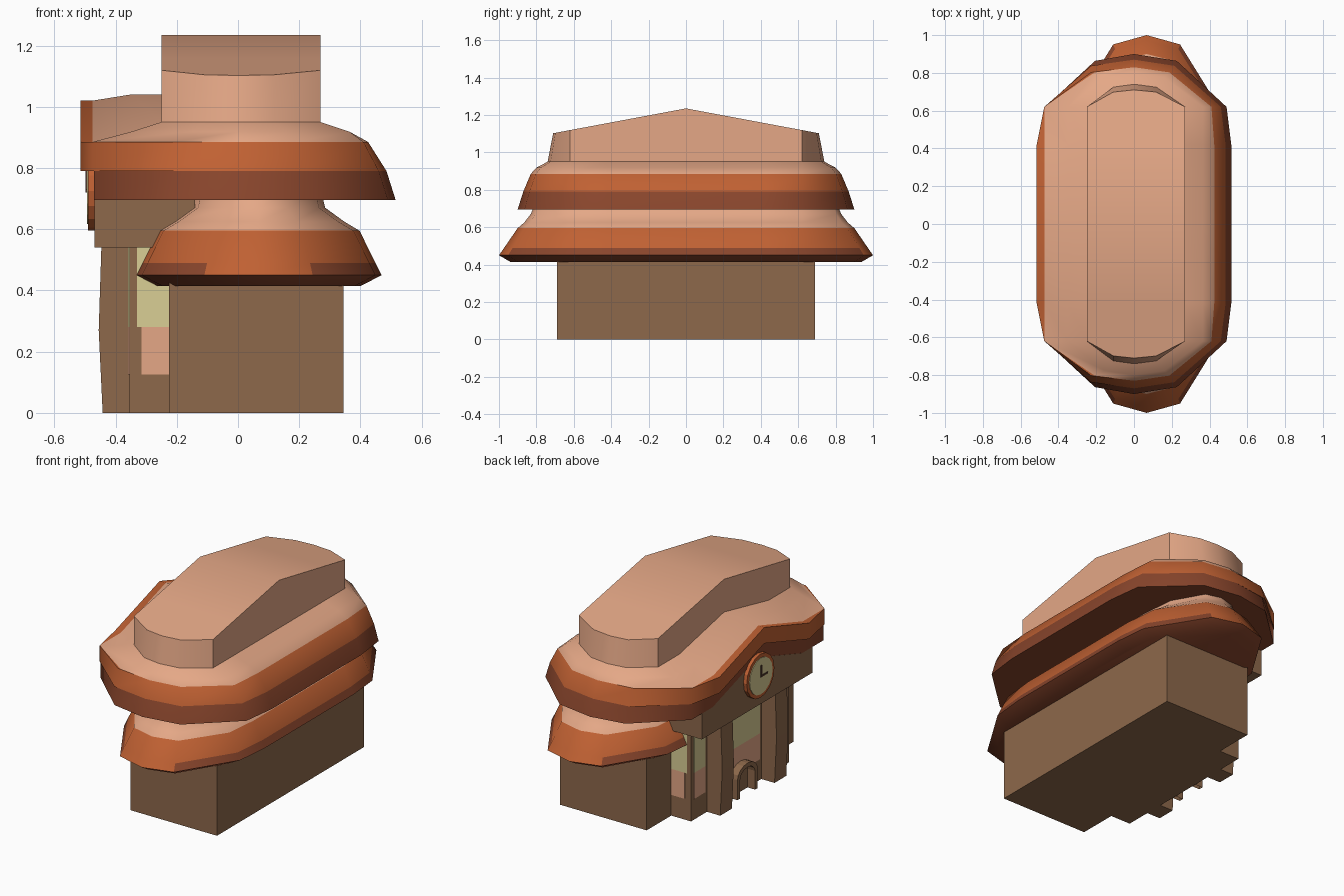
import bpy, bmesh, math
from mathutils import Matrix

if "Cube" in bpy.data.objects:
    bpy.data.objects.remove(bpy.data.objects["Cube"])


def mat(name, r, g, b):
    m = bpy.data.materials.new(name)
    m.diffuse_color = (r, g, b, 1)
    m.use_nodes = True
    m.node_tree.nodes["Principled BSDF"].inputs["Base Color"].default_value = m.diffuse_color
    return m


PEACH = mat("peach", .78, .39, .24)
ORANGE = mat("orange", .53, .12, .033)
RUST = mat("rust", .25, .06, .025)
BROWN = mat("brown", .27, .14, .07)
CREAM = mat("cream", .70, .62, .30)
DARK = mat("dark_brown", .08, .04, .025)


def finish(name, bm, mats):
    bmesh.ops.remove_doubles(bm, verts=bm.verts, dist=.0005)
    bmesh.ops.recalc_face_normals(bm, faces=bm.faces)
    me = bpy.data.meshes.new(name)
    bm.to_mesh(me)
    bm.free()
    for m in mats:
        me.materials.append(m)
    ob = bpy.data.objects.new(name, me)
    bpy.context.collection.objects.link(ob)
    return ob


def box(name, m, x, y, z):
    bm = bmesh.new()
    bmesh.ops.create_cube(bm, size=1)
    for v in bm.verts:
        v.co = [(a[0] + a[1]) / 2 + c * (a[1] - a[0]) for a, c in zip((x, y, z), v.co)]
    return finish(name, bm, [m])


def loft(rings, colours, smooth=()):
    """Bridge equal-length rings, cap both ends; colours = index per band."""
    bm = bmesh.new()
    vr = [[bm.verts.new(p) for p in r] for r in rings]
    n = len(vr[0])
    for k in range(len(vr) - 1):
        for i in range(n):
            j = (i + 1) % n
            f = bm.faces.new((vr[k][i], vr[k][j], vr[k + 1][j], vr[k + 1][i]))
            f.material_index = colours[k]
            f.smooth = k in smooth
    bm.faces.new(vr[0]).material_index = colours[0]
    # the top is closed in strips so that it may bend along y
    t = vr[-1]
    h = n // 2
    for i in range(h):
        vs = [t[i], t[i + 1], t[n - 1 - i], t[(n - i) % n]]
        u = list(dict.fromkeys(vs))
        if len(u) > 2:
            bm.faces.new(u).material_index = colours[-1]
    return bm


def plan(z, xl, xr, yh, il=0, ir=0, lift=0, cx=0, slope=0):
    """Long rounded outline, starting at the -y tip, going counter-clockwise."""
    ym = .62 + (yh - .62) * .87
    right = [(.44 * xr, -ym), (xr - ir, -.62), (xr, -.42), (xr, 0), (xr, .42), (xr - ir, .62), (.44 * xr, ym)]
    left = [(.44 * xl, ym), (xl + il, .62), (xl, .42), (xl, 0), (xl, -.42), (xl + il, -.62), (.44 * xl, -ym)]
    pts = [(0, -yh)] + right + [(0, yh)] + left
    return [(x + cx, y, z - slope * abs(y) + (lift if x == xl and y == 0 else 0)) for x, y in pts]


# main building block
box("main_block", BROWN, (-.225, .345), (-.69, .69), (0, .43))

# lower roof
low = [(.415, .335, .94), (.45, .402, 1.0), (.49, .382, .972), (.595, .33, .90),
       (.625, .28, .865), (.67, .218, .83), (.72, .205, .81)]
bm = loft([plan(z, -w, w, y, .02, .02, cx=.067) for z, w, y in low], [2, 1, 1, 0, 0, 0], (3, 4, 5))
bm.normal_update()
for f in bm.faces:
    c = f.calc_center_median()
    if .45 < c.z < .49 and abs(f.normal.x) > .6:
        f.material_index = 2
ob = finish("lower_roof", bm, [PEACH, ORANGE, RUST])
ob.data.set_sharp_from_angle(angle=math.radians(45))

# upper roof with a gable on the entrance side, and the raised lantern
up = [(.695, -.25, .30, .80, 0, 0, 0),
      (.695, -.47, .515, .90, 0, .025, .135),
      (.79, -.47, .485, .87, 0, .025, .135),
      (.79, -.515, .485, .87, .04, .025, .135),
      (.885, -.515, .425, .83, .04, .015, .135),
      (.885, -.475, .425, .83, 0, .015, .135),
      (.918, -.35, .365, .80, 0, 0, .122),
      (.95, -.25, .27, .74, 0, 0, .09)]
rings = [plan(*r) for r in up] + [plan(1.235, -.25, .27, .71, slope=.187)]
ob = finish("upper_roof", loft(rings, [2, 2, 2, 1, 1, 0, 0, 0], (5, 6, 7)), [PEACH, ORANGE, RUST])
ob.data.set_sharp_from_angle(angle=math.radians(50))


# entrance beam with gabled top
def beam_ring(x):
    return [(x, -.52, .54), (x, .52, .54), (x, .52, .70), (x, .42, .70), (x, 0, .83), (x, -.42, .70), (x, -.52, .70)]


bm = bmesh.new()
a, b = [[bm.verts.new(p) for p in beam_ring(x)] for x in (-.468, -.14)]
bm.faces.new(a)
bm.faces.new(b)
for i in range(7):
    bm.faces.new((a[i], a[i - 1], b[i - 1], b[i]))
finish("entrance_beam", bm, [BROWN])

# bay behind the columns
box("entrance_bay", BROWN, (-.355, -.2), (-.46, .46), (0, .56))

for s, side in ((1, "left"), (-1, "right")):
    # slightly bulging column
    col = [[(-.29, s * .20, z), (-.29, s * .31, z), (x, s * .31, z), (x, s * .20, z)]
           for z, x in ((0, -.442), (.27, -.455), (.55, -.446))]
    finish("column_" + side, loft(col, [0, 0]), [BROWN])
    # painted glazing: cream above, peach below
    ye = sorted((s * .455, s * .464))
    box("side_window_" + side, CREAM, (-.33, -.225), ye, (.28, .54))
    box("side_panel_" + side, PEACH, (-.315, -.225), ye, (.125, .28))
    yn = sorted((s * .33, s * .435))
    box("narrow_window_" + side, CREAM, (-.359, -.351), yn, (.28, .54))
    box("narrow_panel_" + side, PEACH, (-.359, -.351), yn, (.125, .28))
box("centre_window", CREAM, (-.359, -.351), (-.18, .18), (.28, .54))
box("centre_panel", PEACH, (-.359, -.351), (-.18, .18), (.125, .28))


# door arch
def arch(x, r, top):
    pts = [(x, -r, 0)]
    for i in range(9):
        t = math.pi * i / 8
        pts.append((x, -r * math.cos(t), top - r * .7 + r * .7 * math.sin(t)))
    return pts + [(x, r, 0)]


bm = bmesh.new()
loops = [[bm.verts.new(p) for p in arch(*q)] for q in
         ((-.35, .095, .185), (-.405, .095, .185), (-.405, .07, .16), (-.35, .07, .16))]
for p, q in zip(loops, loops[1:]):
    for i in range(len(p) - 1):
        bm.faces.new((p[i], p[i + 1], q[i + 1], q[i]))
finish("door_arch", bm, [BROWN])


# clock
def disc(name, m, r, x0, x1):
    bm = bmesh.new()
    bmesh.ops.create_cone(bm, cap_ends=True, segments=16, radius1=r, radius2=r, depth=x1 - x0,
                          matrix=Matrix.Translation(((x0 + x1) / 2, 0, .725)) @ Matrix.Rotation(math.pi / 2, 4, 'Y'))
    finish(name, bm, [m])


disc("clock_rim", ORANGE, .13, -.49, -.45)
disc("clock_face", CREAM, .108, -.494, -.485)
box("minute_hand", DARK, (-.498, -.492), (-.005, .005), (.72, .79))
box("hour_hand", DARK, (-.498, -.492), (-.06, .005), (.72, .73))
